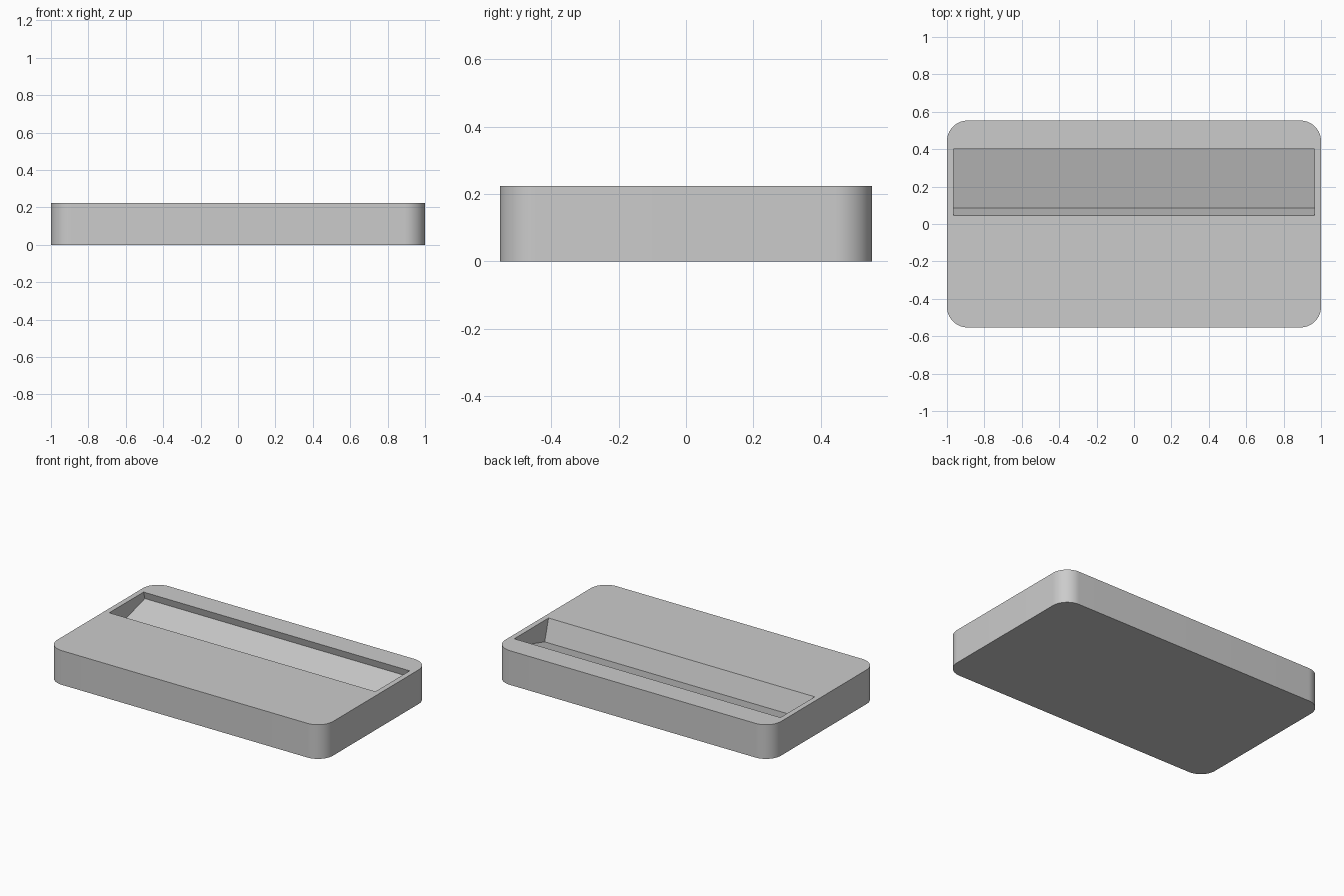
import bpy, bmesh, math
from mathutils import Vector

if "Cube" in bpy.data.objects:
    bpy.data.objects.remove(bpy.data.objects["Cube"], do_unlink=True)

HALF_X, HALF_Y, HEIGHT, RADIUS = 1.0, 0.553, 0.224, 0.11
SLOT_HALF = 0.965
TILT = math.radians(15.8)

grey = bpy.data.materials.new("light grey")
grey.use_nodes = True
colour = (0.6, 0.6, 0.6, 1)
grey.diffuse_color = colour
grey.node_tree.nodes["Principled BSDF"].inputs["Base Color"].default_value = colour


def extruded(name, outline, offset):
    """Solid made by sweeping a closed outline along an offset."""
    bm = bmesh.new()
    face = bm.faces.new([bm.verts.new(p) for p in outline])
    swept = bmesh.ops.extrude_face_region(bm, geom=[face])["geom"]
    bmesh.ops.translate(bm, vec=offset,
                        verts=[v for v in swept if isinstance(v, bmesh.types.BMVert)])
    bmesh.ops.recalc_face_normals(bm, faces=bm.faces)
    mesh = bpy.data.meshes.new(name)
    bm.to_mesh(mesh)
    bm.free()
    obj = bpy.data.objects.new(name, mesh)
    bpy.context.collection.objects.link(obj)
    mesh.materials.append(grey)
    return obj


# Slab with rounded vertical corners
outline = []
steps = 16
for quarter, (sx, sy) in enumerate([(1, 1), (-1, 1), (-1, -1), (1, -1)]):
    for i in range(steps + 1):
        a = math.pi / 2 * (quarter + i / steps)
        outline.append((sx * (HALF_X - RADIUS) + RADIUS * math.cos(a),
                        sy * (HALF_Y - RADIUS) + RADIUS * math.sin(a), 0))
stand = extruded("stand_base", outline, (0, 0, HEIGHT))

# Tilted slot: sloping rest, leaning front wall, undercut back wall
along = Vector((0, math.cos(TILT), math.sin(TILT)))
up = Vector((0, -math.sin(TILT), math.cos(TILT)))
low = Vector((-SLOT_HALF, 0.085, 0.083))
high = low + along * 0.342
slot = extruded("slot_cutter", [low, high, high + up * 0.4, low + up * 0.4],
                (2 * SLOT_HALF, 0, 0))
slot.hide_render = True

cut = stand.modifiers.new("slot", "BOOLEAN")
cut.operation = "DIFFERENCE"
cut.solver = "EXACT"
cut.object = slot

bpy.ops.object.select_all(action="DESELECT")
stand.select_set(True)
bpy.context.view_layer.objects.active = stand
bpy.ops.object.modifier_apply(modifier=cut.name)
bpy.data.objects.remove(slot, do_unlink=True)

# Smooth round corners, crisp edges elsewhere
bpy.ops.object.shade_smooth_by_angle(angle=math.radians(15))
